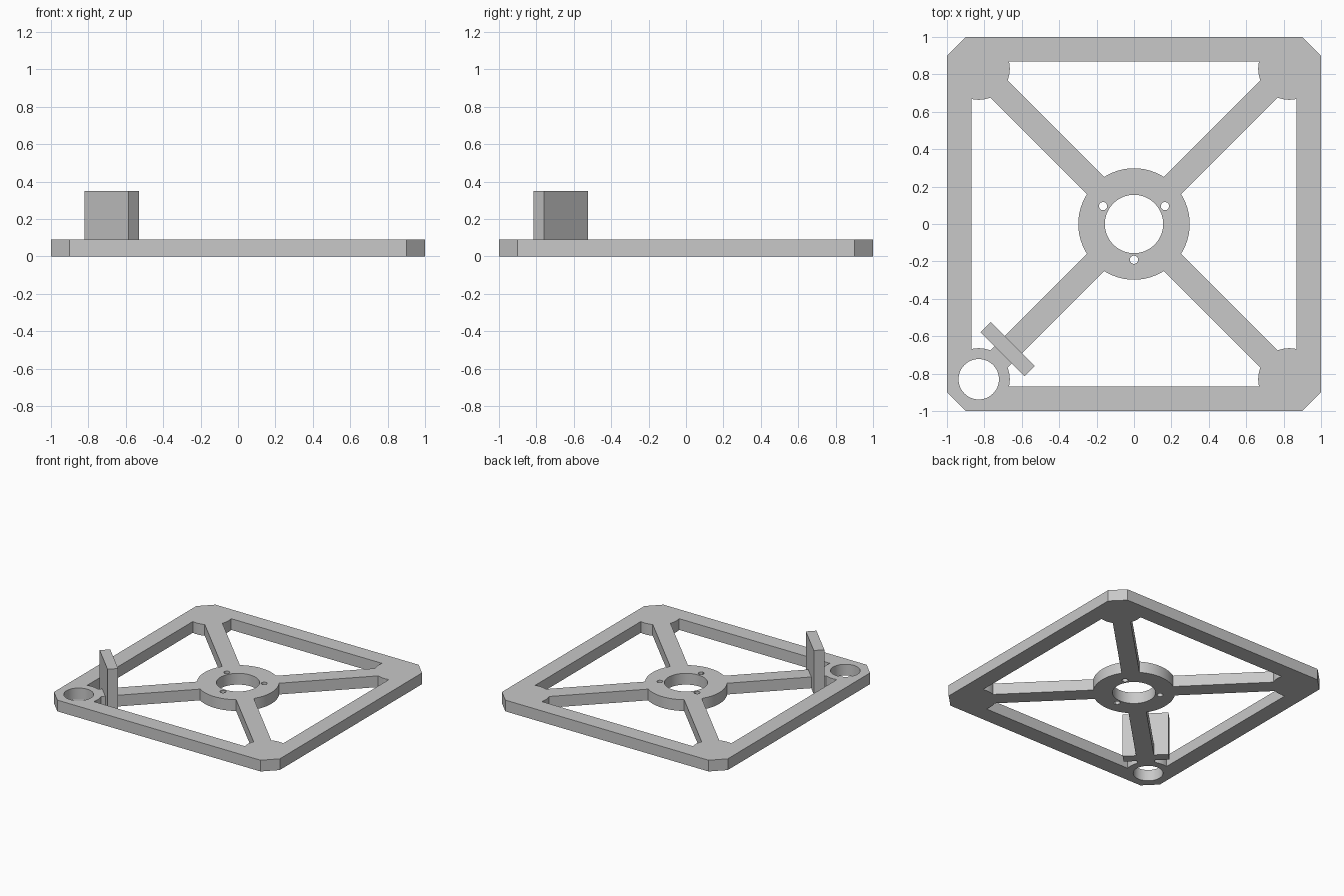
import bpy, bmesh
from math import sin, cos, pi, radians
from mathutils import Matrix, Vector

cube = bpy.data.objects.get("Cube")
if cube:
    bpy.data.objects.remove(cube, do_unlink=True)

grey = bpy.data.materials.new("light grey")
grey.use_nodes = True
COLOUR = (0.58, 0.58, 0.58, 1)
grey.diffuse_color = COLOUR
grey.node_tree.nodes["Principled BSDF"].inputs["Base Color"].default_value = COLOUR

THICK = 0.09       # plate thickness
PAD = 0.83         # corner pad centre
CORNERS = [(sx, sy) for sx in (-1, 1) for sy in (-1, 1)]


def prism(name, outline, z0, z1):
    """Extrude a flat outline from z0 to z1."""
    bm = bmesh.new()
    face = bm.faces.new([bm.verts.new((x, y, z0)) for x, y in outline])
    ext = bmesh.ops.extrude_face_region(bm, geom=[face])
    top = [v for v in ext["geom"] if isinstance(v, bmesh.types.BMVert)]
    bmesh.ops.translate(bm, verts=top, vec=(0, 0, z1 - z0))
    bmesh.ops.recalc_face_normals(bm, faces=bm.faces)
    mesh = bpy.data.meshes.new(name)
    bm.to_mesh(mesh)
    bm.free()
    mesh.materials.append(grey)
    obj = bpy.data.objects.new(name, mesh)
    bpy.context.collection.objects.link(obj)
    return obj


def disc(x, y, r, n=64):
    return [(x + r * cos(2 * pi * i / n), y + r * sin(2 * pi * i / n)) for i in range(n)]


def bar(x, y, length, width, angle):
    turn = Matrix.Rotation(radians(angle), 2)
    corners = [(-1, -1), (1, -1), (1, 1), (-1, 1)]
    pts = [turn @ Vector((a * length / 2, b * width / 2)) for a, b in corners]
    return [(x + p.x, y + p.y) for p in pts]


def combine(target, part, operation):
    mod = target.modifiers.new(operation, "BOOLEAN")
    mod.operation = operation
    mod.solver = "EXACT"
    mod.object = part
    bpy.context.view_layer.objects.active = target
    bpy.ops.object.modifier_apply(modifier=mod.name)
    bpy.data.objects.remove(part, do_unlink=True)


def add(outline, z1=THICK):
    combine(frame, prism("addition", outline, 0, z1), "UNION")


def cut(outline):
    combine(frame, prism("cutter", outline, -0.1, 0.2), "DIFFERENCE")


# Square rim with chamfered corners
frame = prism("mounting_frame", [(-1, -0.9), (-0.9, -1), (0.9, -1), (1, -0.9),
                                 (1, 0.9), (0.9, 1), (-0.9, 1), (-1, 0.9)], 0, THICK)
cut(bar(0, 0, 1.737, 1.737, 0))

# Round corner pads
for sx, sy in CORNERS:
    add(disc(sx * PAD, sy * PAD, 0.166))

# Diagonal spokes and hub
for angle in (45, -45):
    add(bar(0, 0, 2.3, 0.13, angle))
add(disc(0, 0, 0.298))

# Upright tab across one spoke
add(bar(-0.675, -0.669, 0.333, 0.078, -45), 0.35)

# Hub bore, three screw holes and the corner hole
cut(disc(0, 0, 0.156))
for angle in (30, 150, 270):
    a = radians(angle)
    cut(disc(0.191 * cos(a), 0.191 * sin(a), 0.022, 32))
cut(disc(-PAD, -PAD, 0.108))

# Smooth the curved walls, keep the edges crisp
bpy.ops.object.select_all(action="DESELECT")
frame.select_set(True)
bpy.context.view_layer.objects.active = frame
bpy.ops.object.shade_smooth_by_angle(angle=radians(25))
